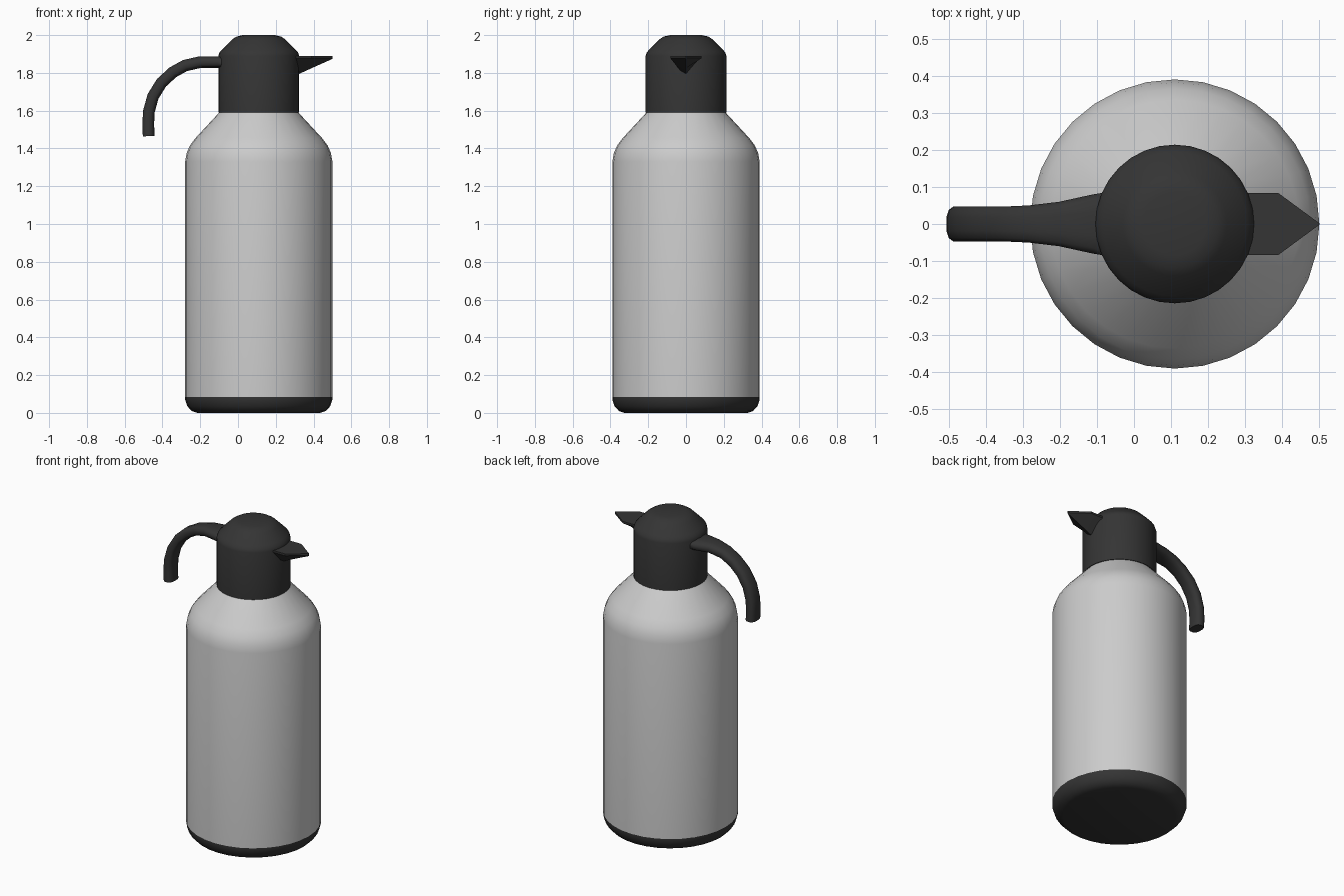
import bpy, bmesh, math
from mathutils import Vector

if "Cube" in bpy.data.objects:
    bpy.data.objects.remove(bpy.data.objects["Cube"])

AXIS_X = 0.11
SIDES = 32


def material(name, rgb):
    m = bpy.data.materials.new(name)
    m.use_nodes = True
    m.diffuse_color = (*rgb, 1)
    m.node_tree.nodes["Principled BSDF"].inputs["Base Color"].default_value = (*rgb, 1)
    return m


steel = material("light grey steel", (0.6, 0.6, 0.6))
plastic = material("black plastic", (0.035, 0.035, 0.035))


def finish(name, bm, mat, angle=40):
    bmesh.ops.recalc_face_normals(bm, faces=bm.faces)
    mesh = bpy.data.meshes.new(name)
    bm.to_mesh(mesh)
    bm.free()
    obj = bpy.data.objects.new(name, mesh)
    bpy.context.collection.objects.link(obj)
    mesh.materials.append(mat)
    bpy.ops.object.select_all(action="DESELECT")
    bpy.context.view_layer.objects.active = obj
    obj.select_set(True)
    bpy.ops.object.shade_smooth_by_angle(angle=math.radians(angle))
    return obj


def loft(name, rings, mat, angle=40):
    """Skin a list of equal-length point rings and cap both ends."""
    bm = bmesh.new()
    loops = [[bm.verts.new(p) for p in ring] for ring in rings]
    n = len(loops[0])
    for a, b in zip(loops, loops[1:]):
        for i in range(n):
            j = (i + 1) % n
            bm.faces.new((a[i], a[j], b[j], b[i]))
    bm.faces.new(loops[0])
    bm.faces.new(loops[-1])
    return finish(name, bm, mat, angle)


def lathe(name, profile, mat):
    turn = [2 * math.pi * i / SIDES for i in range(SIDES)]
    rings = [[(AXIS_X + r * math.cos(t), r * math.sin(t), z) for t in turn] for r, z in profile]
    return loft(name, rings, mat)


# Turned parts: base cup, flask body, lid
lathe("base", [(0.325, 0), (0.355, 0.01), (0.378, 0.035), (0.39, 0.07), (0.39, 0.085)], plastic)
lathe("body", [(0.39, 0.085), (0.39, 1.33), (0.382, 1.375), (0.365, 1.415),
               (0.335, 1.455), (0.208, 1.592)], steel)
lathe("lid", [(0.214, 1.59), (0.214, 1.89), (0.208, 1.908), (0.195, 1.923), (0.14, 1.978),
              (0.118, 1.992), (0.085, 2.0)], plastic)

# Handle: rounded oblong section swept along an arc; (x, z, half width)
path = [(-0.06, 1.857, 0.088), (-0.11, 1.857, 0.08), (-0.20, 1.857, 0.06), (-0.28, 1.839, 0.05),
        (-0.345, 1.803, 0.047), (-0.405, 1.748, 0.047), (-0.45, 1.675, 0.047),
        (-0.472, 1.595, 0.047), (-0.475, 1.53, 0.047), (-0.473, 1.465, 0.047)]
rings = []
for k, (x, z, w) in enumerate(path):
    before, after = path[max(k - 1, 0)], path[min(k + 1, len(path) - 1)]
    along = Vector((after[0] - before[0], 0, after[1] - before[1])).normalized()
    normal = along.cross(Vector((0, 1, 0)))
    ring = []
    for i in range(12):
        t = 2 * math.pi * (i + 0.5) / 12
        c, s = math.cos(t), math.sin(t)
        across = w * math.copysign(abs(c) ** 0.7, c) / math.cos(math.pi / 12) ** 0.7
        up = 0.031 * math.copysign(abs(s) ** 0.7, s) / math.cos(math.pi / 12) ** 0.7
        ring.append(Vector((x, across, z)) + normal * up)
    rings.append(ring)
loft("handle", rings, plastic, 50)

# Spout: flat-topped wedge with a V keel rising to a pointed tip; (x, half width, keel z)
bm = bmesh.new()
top, lip = 1.89, 1.878
sections = []
for x, w, keel in [(0.28, 0.083, 1.775), (0.39, 0.083, 1.825), (0.5, 0.002, 1.874)]:
    pts = [(x, -w, top), (x, w, top), (x, w, lip), (x, 0, keel), (x, -w, lip)]
    sections.append([bm.verts.new(p) for p in pts])
for a, b in zip(sections, sections[1:]):
    for i in range(5):
        j = (i + 1) % 5
        bm.faces.new((a[i], a[j], b[j], b[i]))
bm.faces.new(sections[0])
bm.faces.new(sections[-1])
finish("spout", bm, plastic, 25)
